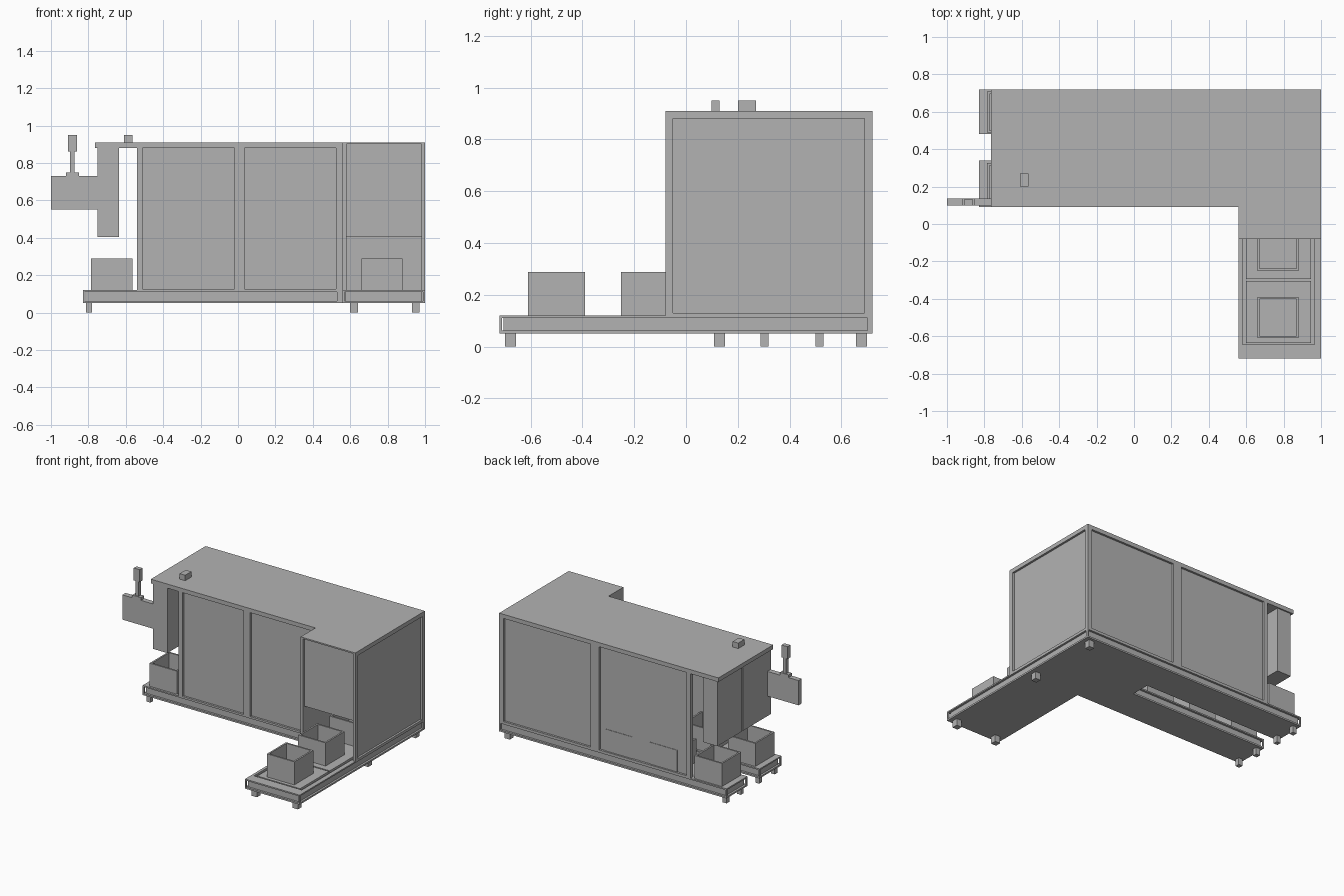
import bpy, bmesh

cube = bpy.data.objects.get("Cube")
if cube:
    bpy.data.objects.remove(cube, do_unlink=True)

grey = bpy.data.materials.new("plain_grey")
grey.use_nodes = True
colour = (0.45, 0.45, 0.45, 1)
grey.diffuse_color = colour
grey.node_tree.nodes["Principled BSDF"].inputs["Base Color"].default_value = colour


def prism(name, outline, z0, z1):
    """Extrude a plan outline from z0 to z1."""
    bm = bmesh.new()
    face = bm.faces.new([bm.verts.new((x, y, z0)) for x, y in outline])
    top = bmesh.ops.extrude_face_region(bm, geom=[face])["geom"]
    bmesh.ops.translate(bm, vec=(0, 0, z1 - z0),
                        verts=[v for v in top if isinstance(v, bmesh.types.BMVert)])
    bmesh.ops.recalc_face_normals(bm, faces=bm.faces)
    mesh = bpy.data.meshes.new(name)
    bm.to_mesh(mesh)
    bm.free()
    mesh.materials.append(grey)
    obj = bpy.data.objects.new(name, mesh)
    bpy.context.collection.objects.link(obj)
    return obj


def box(name, x0, x1, y0, y1, z0, z1):
    return prism(name, [(x0, y0), (x1, y0), (x1, y1), (x0, y1)], z0, z1)


def cut(obj, *bounds):
    """Subtract one box from an object."""
    cutter = box("cutter", *bounds)
    cutter.hide_render = True
    mod = obj.modifiers.new("cut", 'BOOLEAN')
    mod.operation = 'DIFFERENCE'
    mod.solver = 'EXACT'
    mod.object = cutter
    bpy.context.view_layer.objects.active = obj
    bpy.ops.object.modifier_apply(modifier=mod.name)
    bpy.data.objects.remove(cutter, do_unlink=True)


D = 0.015   # panel recess depth


def recess(obj, axis, at, side, a0, a1, z0, z1):
    """Sink a framed panel into an upright face; side is its outward sign."""
    lo, hi = sorted((at - side * D, at + side * D))
    if axis == "x":
        cut(obj, lo, hi, a0, a1, z0, z1)
    else:
        cut(obj, a0, a1, lo, hi, z0, z1)


L, R, F, B = -0.83, 1.0, 0.09, 0.72     # main arm limits
WX, WF = 0.56, -0.72                    # wing inner side and front end


def l_plan(left, front):
    return [(left, F), (WX, F), (WX, front), (R, front), (R, B), (left, B)]


# Base platform with slot and framed sides
base = prism("base_platform", l_plan(L, WF), 0.05, 0.12)
cut(base, L - 0.1, 0.29, 0.34, 0.48, 0, 0.2)
edge = (0.062, 0.11)
recess(base, "y", F, -1, L + 0.01, WX - 0.03, *edge)
recess(base, "y", WF, -1, WX + 0.01, R - 0.01, *edge)
recess(base, "y", B, 1, L + 0.01, R - 0.01, *edge)
recess(base, "x", R, 1, WF + 0.01, B - 0.02, *edge)
recess(base, "x", WX, -1, WF + 0.01, F - 0.03, *edge)
for y0, y1 in ((F, 0.34), (0.48, B)):
    recess(base, "x", L, -1, y0 + 0.01, y1 - 0.01, *edge)
recess(base, "y", 0.34, 1, L + 0.01, 0.27, *edge)
recess(base, "y", 0.48, -1, L + 0.01, 0.27, *edge)

# Grooves around the wing track
groove = (0.105, 0.14)
cut(base, 0.58, 0.60, -0.645, 0.1, *groove)
cut(base, 0.945, 0.965, -0.645, 0.1, *groove)
cut(base, 0.58, 0.965, -0.645, -0.635, *groove)
cut(base, 0.60, 0.945, -0.305, -0.295, *groove)

# Cabinet body, hollow where the tracks enter
body = prism("cabinet_body", l_plan(-0.54, -0.08), 0.12, 0.91)
cut(body, -0.6, 0.5, 0.12, 0.69, 0.1, 0.88)
cut(body, 0.58, 0.98, -0.1, 0.6, 0.1, 0.405)
cut(body, 0.58, 0.98, -0.1, -0.065, 0.40, 0.90)
for x0, x1 in ((-0.51, -0.02), (0.035, 0.525)):
    recess(body, "y", F, -1, x0, x1, 0.125, 0.88)
for x0, x1 in ((-0.51, 0.195), (0.265, 0.965)):
    recess(body, "y", B, 1, x0, x1, 0.13, 0.88)
recess(body, "x", R, 1, -0.05, 0.69, 0.13, 0.88)

# Overhanging roof end and its small block
box("roof_overhang", -0.765, -0.54, F, B, 0.88, 0.91)
box("roof_block", -0.61, -0.565, 0.20, 0.27, 0.91, 0.95)

# Hanging curtains over the two tracks
for i, (y0, y1) in enumerate(((0.095, 0.415), (0.43, 0.71))):
    box(f"hanging_head_{i + 1}", -0.75, -0.635, y0, y1, 0.405, 0.88)

# Side bracket with a signal post
box("bracket_plate", -1.0, -0.75, 0.098, 0.135, 0.55, 0.73)
box("post_foot", -0.92, -0.85, 0.098, 0.135, 0.73, 0.75)
box("post_stem", -0.897, -0.873, 0.104, 0.129, 0.75, 0.86)
box("post_head", -0.908, -0.86, 0.098, 0.13, 0.86, 0.95)


def bin_box(name, x, y):
    """Open-topped square bin centred at x, y."""
    h, w = 0.11, 0.098
    obj = box(name, x - h, x + h, y - h, y + h, 0.12, 0.288)
    cut(obj, x - w, x + w, y - w, y + w, 0.13, 0.4)


# Bins riding on the tracks
for i in range(3):
    bin_box(f"wing_bin_{i + 1}", 0.77, -0.5 + 0.36 * i)
    bin_box(f"front_track_bin_{i + 1}", -0.675 + 0.36 * i, 0.215)
    bin_box(f"back_track_bin_{i + 1}", -0.675 + 0.36 * i, 0.598)

# Feet
feet = [(-0.797, y) for y in (0.125, 0.303, 0.515, 0.678)]
feet += [(0.62, -0.677), (0.95, -0.677), (0.95, 0.13), (0.95, 0.678)]
for i, (x, y) in enumerate(feet):
    r = 0.016 if x < 0 else 0.021
    box(f"foot_{i + 1}", x - r, x + r, y - r, y + r, 0, 0.05)
